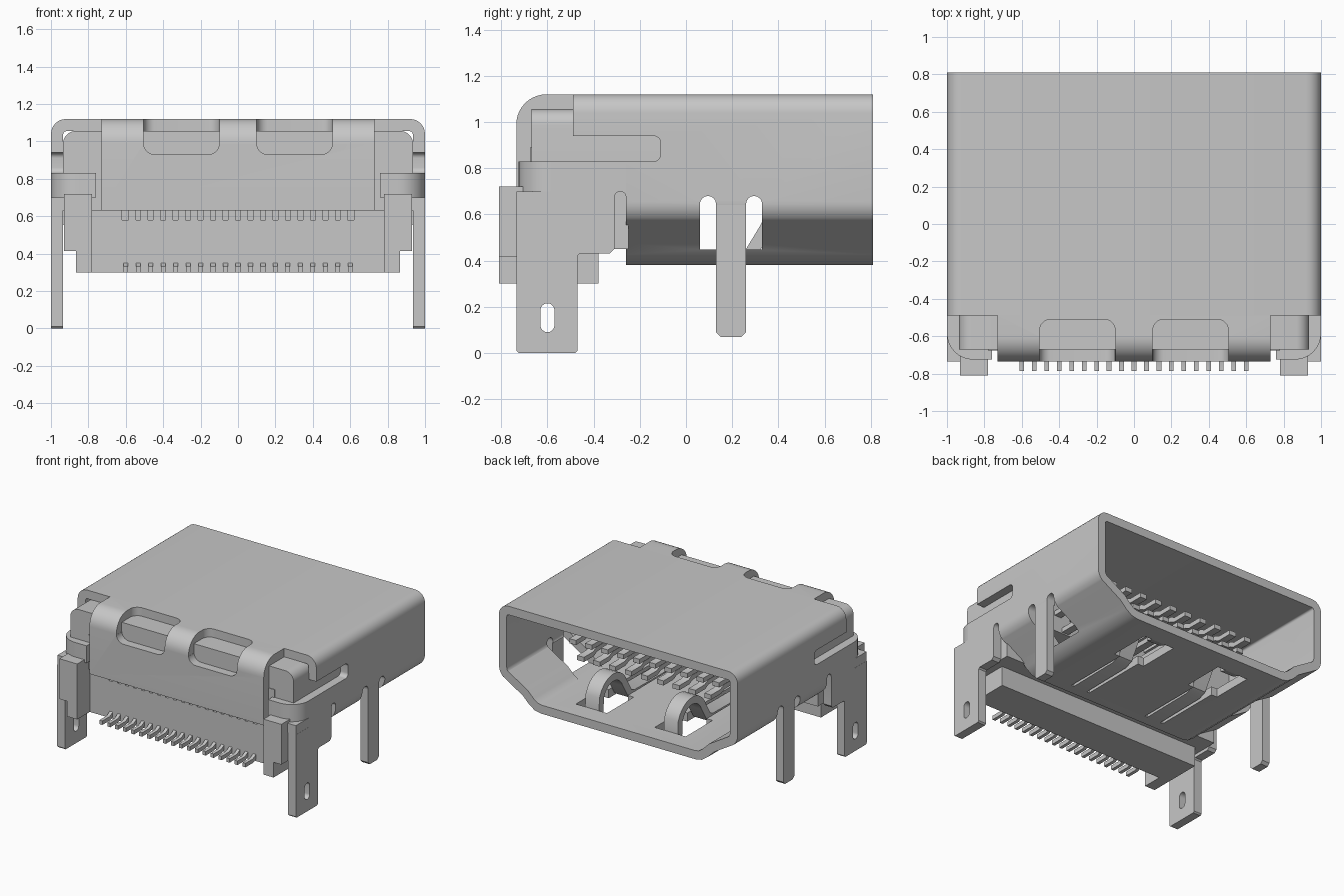
import bpy, bmesh, math
from mathutils import Vector

if "Cube" in bpy.data.objects:
    bpy.data.objects.remove(bpy.data.objects["Cube"])

grey = bpy.data.materials.new("Light grey")
grey.use_nodes = True
COLOR = (0.57, 0.57, 0.57, 1)
grey.diffuse_color = COLOR
grey.node_tree.nodes["Principled BSDF"].inputs["Base Color"].default_value = COLOR

SHEET = 0.065


def place(axis, u, v, d):
    return {"x": (d, u, v), "y": (u, d, v), "z": (u, v, d)}[axis]


def finish(name, bm):
    bmesh.ops.recalc_face_normals(bm, faces=bm.faces)
    mesh = bpy.data.meshes.new(name)
    bm.to_mesh(mesh)
    bm.free()
    mesh.materials.append(grey)
    obj = bpy.data.objects.new(name, mesh)
    bpy.context.collection.objects.link(obj)
    return obj


def prism(name, pts, axis, lo, hi):
    """Closed outline pushed along one axis."""
    bm = bmesh.new()
    a, b = [[bm.verts.new(place(axis, u, v, d)) for u, v in pts] for d in (lo, hi)]
    bm.faces.new(a)
    bm.faces.new(b)
    for i in range(len(pts)):
        j = (i + 1) % len(pts)
        bm.faces.new((a[i], a[j], b[j], b[i]))
    return finish(name, bm)


def box(name, x, y, z):
    return prism(name, [(x[0], y[0]), (x[1], y[0]), (x[1], y[1]), (x[0], y[1])], "z", *z)


def arc(cu, cv, r, start, end, n=8):
    angles = [math.radians(start + (end - start) * i / n) for i in range(n + 1)]
    return [(cu + r * math.cos(a), cv + r * math.sin(a)) for a in angles]


def rounded(u0, v0, u1, v1, r):
    return (arc(u1 - r, v1 - r, r, 0, 90) + arc(u0 + r, v1 - r, r, 90, 180)
            + arc(u0 + r, v0 + r, r, 180, 270) + arc(u1 - r, v0 + r, r, 270, 360))


def sheet(name, pts, axis, lo, hi, t=SHEET, closed=False):
    """Bent sheet of even thickness, grown to the left of its path."""
    n = len(pts)
    path = [Vector(p) for p in pts]
    inner = []
    for i, p in enumerate(path):
        before = path[i - 1] if closed or i else None
        after = path[(i + 1) % n] if closed or i < n - 1 else None
        d1 = (p - before).normalized() if before else (after - p).normalized()
        d2 = (after - p).normalized() if after else d1
        normal = Vector((-d1.y - d2.y, d1.x + d2.x)).normalized()
        inner.append(p + normal * t / max(0.4, normal.dot(Vector((-d1.y, d1.x)))))
    bm = bmesh.new()
    loops = [[bm.verts.new(place(axis, p.x, p.y, d)) for p in side]
             for side, d in ((path, lo), (path, hi), (inner, hi), (inner, lo))]
    for i in range(n if closed else n - 1):
        j = (i + 1) % n
        for k in range(4):
            a, b = loops[k], loops[(k + 1) % 4]
            bm.faces.new((a[i], a[j], b[j], b[i]))
    if not closed:
        for i in (0, n - 1):
            bm.faces.new([loop[i] for loop in loops])
    return finish(name, bm)


def cut(obj, *cutters):
    bpy.context.view_layer.objects.active = obj
    for cutter in cutters:
        cutter.hide_render = True
        mod = obj.modifiers.new("Cut", "BOOLEAN")
        mod.operation, mod.solver, mod.object = "DIFFERENCE", "EXACT", cutter
        bpy.ops.object.modifier_apply(modifier=mod.name)
        bpy.data.objects.remove(cutter)


# Metal shell: tapered tube with a wide mouth at the back
half = arc(0.89, 0.655, 0.11, -47, 0, 6) + arc(0.92, 1.04, 0.08, 0, 90, 6)
half = [(0.65, 0.38), (0.70, 0.39), (0.75, 0.425), (0.80, 0.475)] + half
outline = half + [(-x, z) for x, z in reversed(half)]
shell = sheet("metal_shell", outline, "y", -0.49, 0.81, closed=True)

# Shell openings: front, side windows, gaps around the rear legs, spring slots
leg_gap = ([(0.06, 0.447), (0.33, 0.447)] + arc(0.295, 0.645, 0.035, 0, 180)
           + [(0.26, 0.63), (0.13, 0.63)] + arc(0.095, 0.645, 0.035, 0, 180))
cutters = [
    box("front_cutter", (-2, 2), (-0.8, -0.26), (0.2, 0.85)),
    prism("side_window_cutter", rounded(-0.9, 0.83, -0.11, 0.94, 0.03), "x", -2, 2),
]
for s in (1, -1):
    cutters.append(prism("leg_gap_cutter", leg_gap, "x", *sorted((s * 0.5, s * 1.5))))
    slot = [(0.25, -0.18), (0.41, -0.18), (0.41, 0.34), (0.46, 0.34),
            (0.46, 0.66), (0.20, 0.66), (0.20, 0.34), (0.25, 0.34)]
    cutters.append(prism("spring_slot_cutter", [(s * x, y) for x, y in slot],
                         "z", 0.3, 0.5))
cut(shell, *cutters)

# Front cover folded down from the top, with two windows over the fold
cover = sheet("front_cover", [(-0.49, 1.12)] + arc(-0.605, 0.99, 0.13, 90, 180, 10)
              + [(-0.735, 0.63)], "x", -0.73, 0.73)
for s in (1, -1):
    x0, x1 = sorted((s * 0.10, s * 0.505))
    cut(cover,
        prism("window_front_cutter", rounded(x0, 0.93, x1, 1.4, 0.06), "y", -1, -0.6),
        prism("window_top_cutter", rounded(x0, -1, x1, -0.51, 0.06), "z", 0.985, 1.4))

# Plastic housing
prism("housing_body", [(-0.936, 0.70), (0.936, 0.70)] + arc(0.866, 0.986, 0.07, 0, 90)
      + arc(-0.866, 0.986, 0.07, 90, 180), "y", -0.67, -0.10)
box("housing_core", (-0.93, 0.93), (-0.62, -0.25), (0.45, 0.71))
box("housing_front_panel", (-0.78, 0.78), (-0.675, -0.60), (0.63, 0.89))
box("housing_lower_wall", (-0.78, 0.78), (-0.66, -0.56), (0.30, 0.58))
box("housing_base", (-0.865, 0.865), (-0.655, -0.38), (0.30, 0.455))

# Parts found on both sides
for s, side in ((1, "left"), (-1, "right")):
    def span(a, b):
        return sorted((s * a, s * b))

    # Side wall with its long mounting leg
    wall = prism(side + "_side_wall", [
        (-0.735, 0.01), (-0.725, 0), (-0.48, 0), (-0.47, 0.01), (-0.47, 0.42),
        (-0.46, 0.43), (-0.33, 0.43), (-0.31, 0.45)]
        + arc(-0.285, 0.675, 0.025, 180, 0)
        + [(-0.26, 0.83), (-0.585, 0.83), (-0.585, 0.70), (-0.59, 0.70),
           (-0.59, 0.63), (-0.735, 0.63)], "x", *span(0.935, 1))
    cut(wall, prism("leg_hole_cutter", rounded(-0.63, 0.09, -0.57, 0.215, 0.0299),
                    "x", *span(0.8, 1.2)))

    # Tab wrapped round the front corner
    bend = [(s * x, y) for x, y in
            [(0.76, -0.725)] + arc(0.86, -0.585, 0.14, -90, 0)]
    sheet(side + "_corner_tab", bend, "z", 0.70, 0.83, t=s * SHEET)

    # Rear mounting leg
    prism(side + "_rear_leg", [(0.13, 0.09), (0.15, 0.07), (0.24, 0.07), (0.26, 0.09),
                               (0.26, 0.66), (0.13, 0.66)], "x", *span(0.935, 0.999))

    # Plastic posts and locking bumps
    box(side + "_post", span(0.78, 0.93), (-0.81, -0.61), (0.415, 0.72))
    box(side + "_post_base", span(0.78, 0.865), (-0.81, -0.65), (0.30, 0.415))
    box(side + "_lock_bump", span(0.90, 0.999), (-0.735, -0.59), (0.63, 0.70))
    box(side + "_ledge", span(0.62, 0.78), (-0.66, -0.60), (0.58, 0.63))

    # Arched contact spring rising from the floor
    arch = [(0.66, 0.38), (0.60, 0.40)] + arc(0.48, 0.48, 0.12, 20, 160, 10)
    arch += [(0.30, 0.41), (0.24, 0.385), (-0.18, 0.38)]
    sheet(side + "_spring", list(reversed(arch)), "x", *span(0.272, 0.388), t=0.055)

# Rows of solder tails and spacer teeth
PITCH = 1.2 / 18
for i in range(19):
    x = -0.6 + PITCH * i
    sheet("solder_tail", [(-0.785, 0.30), (-0.69, 0.30), (-0.66, 0.315), (-0.62, 0.34)],
          "x", x - 0.0125, x + 0.0125, t=0.03)
    if i < 18:
        mid = x + PITCH / 2
        box("spacer_tooth", (mid - 0.02, mid + 0.02), (-0.66, -0.60), (0.58, 0.63))

    # Contact blades alternate between the upper and lower row
    z = 0.82 if i % 2 == 0 else 0.71
    sheet("contact_blade", [(-0.20, z), (0.34, z), (0.38, z - 0.02), (0.50, z - 0.02)],
          "x", x - 0.028, x + 0.028, t=0.035)

# Smooth bends with crisp edges
bpy.ops.object.select_all(action="DESELECT")
for obj in bpy.context.scene.objects:
    if obj.type == "MESH":
        obj.select_set(True)
        bpy.context.view_layer.objects.active = obj
bpy.ops.object.shade_smooth_by_angle(angle=math.radians(30))
